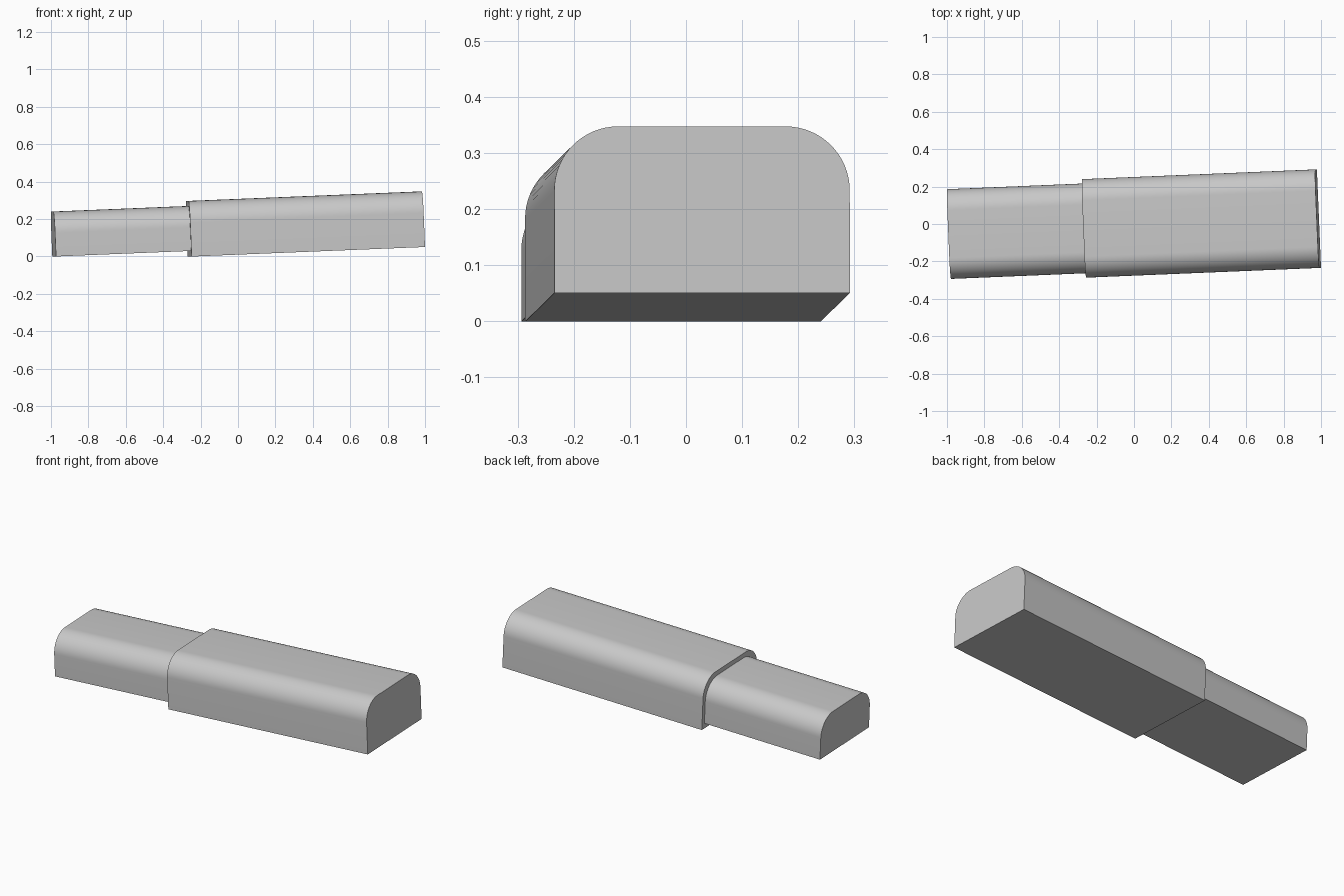
import bpy
import bmesh
from math import cos, sin, pi, radians
from mathutils import Matrix

cube = bpy.data.objects.get("Cube")
if cube:
    bpy.data.objects.remove(cube, do_unlink=True)

grey = bpy.data.materials.new("light grey")
grey.use_nodes = True
colour = (0.58, 0.58, 0.58, 1)
grey.diffuse_color = colour
grey.node_tree.nodes["Principled BSDF"].inputs["Base Color"].default_value = colour

# Shared slanted axis, starting at the step between the two sections
AXIS = (Matrix.Translation((-0.265, -0.0235, 0.148))
        @ Matrix.Rotation(radians(2.39), 4, "Z")
        @ Matrix.Rotation(radians(-2.34), 4, "Y"))
STEPS = 16


def bar(name, x0, x1, width, height, radius, lift=0):
    """Flat-bottomed bar with two rounded upper edges, extruded along the axis."""
    w, h = width / 2, height / 2
    profile = [(-w, -h), (w, -h)]
    for side, start in ((1, 0), (-1, pi / 2)):
        for i in range(STEPS + 1):
            a = start + pi / 2 * i / STEPS
            profile.append((side * (w - radius) + radius * cos(a),
                            h - radius + radius * sin(a)))
    bm = bmesh.new()
    face = bm.faces.new([bm.verts.new((x0, y, z + lift)) for y, z in profile])
    ext = bmesh.ops.extrude_face_region(bm, geom=[face])
    moved = [v for v in ext["geom"] if isinstance(v, bmesh.types.BMVert)]
    bmesh.ops.translate(bm, verts=moved, vec=(x1 - x0, 0, 0))
    bmesh.ops.recalc_face_normals(bm, faces=bm.faces)
    mesh = bpy.data.meshes.new(name)
    bm.to_mesh(mesh)
    bm.free()
    mesh.materials.append(grey)
    obj = bpy.data.objects.new(name, mesh)
    obj.matrix_world = AXIS
    bpy.context.collection.objects.link(obj)
    bpy.ops.object.select_all(action="DESELECT")
    obj.select_set(True)
    bpy.context.view_layer.objects.active = obj
    bpy.ops.object.shade_smooth_by_angle(angle=radians(30))


# Large sleeve and the narrower tongue emerging from its left end
bar("large_sleeve", 0, 1.25, 0.527, 0.297, 0.114)
bar("narrow_tongue", -0.724, 0.02, 0.48, 0.24, 0.113, lift=0.0015)
